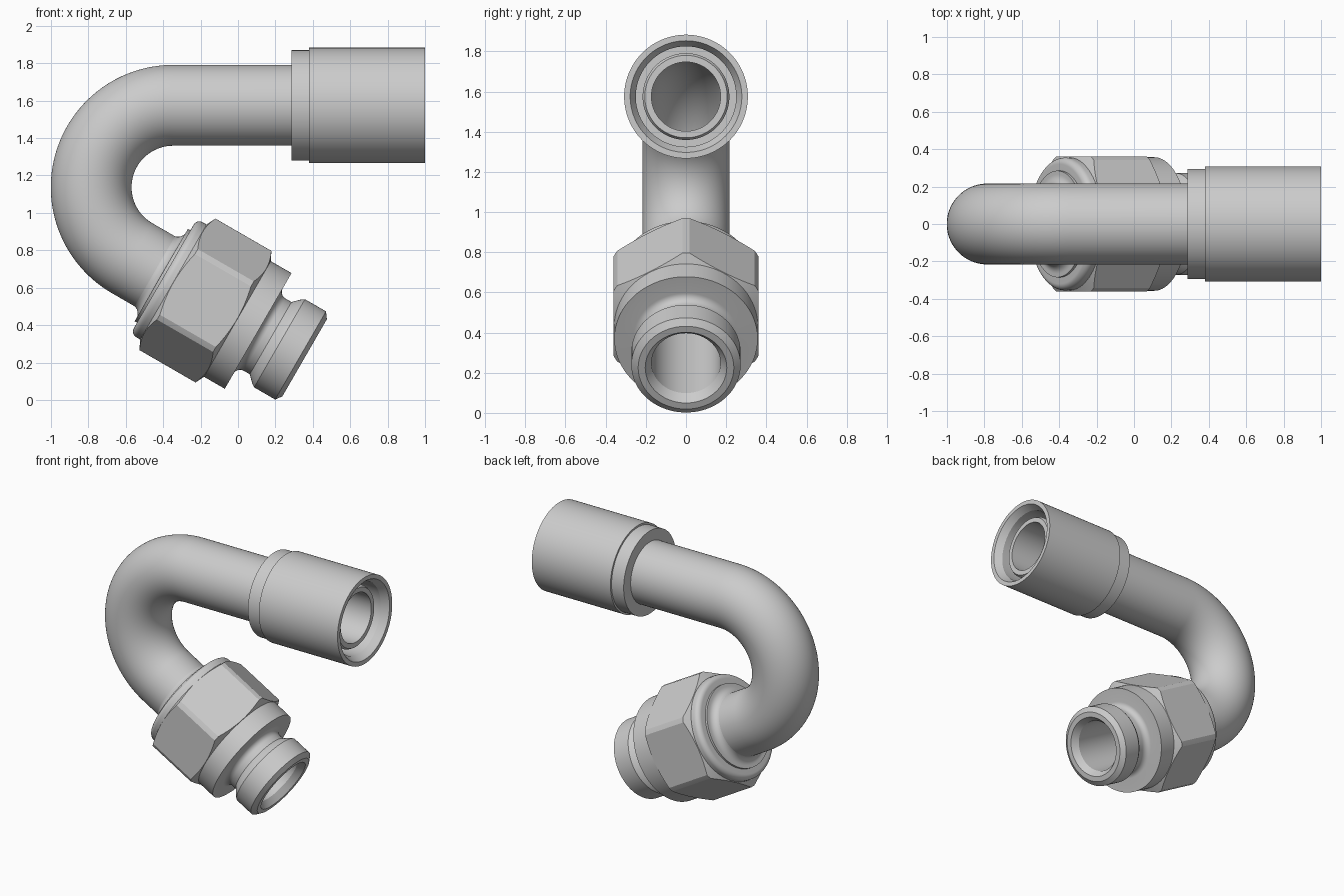
import bpy, bmesh
from math import sin, cos, radians, pi
from mathutils import Vector

if "Cube" in bpy.data.objects:
    bpy.data.objects.remove(bpy.data.objects["Cube"])

SEG = 144
R, CX, CZ = 0.438, -0.347, 1.137      # bend radius and centre
SWEEP = radians(150)
L = R * SWEEP


def frame(t):
    """Centre line point and normal; t = 0 at the lower end of the bend."""
    phi = min(max(SWEEP + t / R, 0), SWEEP)
    extra = t if t > 0 else min(t + L, 0)
    d = Vector((-cos(phi), 0, -sin(phi)))
    n = Vector((sin(phi), 0, -cos(phi)))
    return Vector((CX, 0, CZ)) - n * R + d * extra, n


def top(x):
    """Station on the upper straight run at the given x."""
    return -L - (x - CX)


def arc(ct, cr, rad, a0, a1, n=8):
    return [(ct + rad * cos(radians(a0 + (a1 - a0) * i / n)),
             cr + rad * sin(radians(a0 + (a1 - a0) * i / n))) for i in range(n + 1)]


def revolve(name, profile):
    """Spin a closed (station, radius) profile about the bent centre line."""
    bm = bmesh.new()
    cols = []
    for k in range(SEG):
        a = 2 * pi * k / SEG
        pts = profile(360 * k / SEG) if callable(profile) else profile
        col = []
        for t, r in pts:
            p, n = frame(t)
            col.append(bm.verts.new(p + (n * cos(a) + Vector((0, 1, 0)) * sin(a)) * r))
        cols.append(col)
    for k in range(SEG):
        a, b = cols[k], cols[(k + 1) % SEG]
        for i in range(len(a)):
            j = (i + 1) % len(a)
            bm.faces.new((a[i], a[j], b[j], b[i]))
    bmesh.ops.recalc_face_normals(bm, faces=bm.faces)
    me = bpy.data.meshes.new(name)
    bm.to_mesh(me)
    bm.free()
    ob = bpy.data.objects.new(name, me)
    bpy.context.collection.objects.link(ob)
    bpy.ops.object.select_all(action='DESELECT')
    ob.select_set(True)
    bpy.context.view_layer.objects.active = ob
    bpy.ops.object.shade_smooth_by_angle(angle=radians(20))


# Hollow bent tube, with its chamfered tip inside the ferrule
path = [-L + L * i / 48 for i in range(49)]
revolve("bent_tube", [(top(0.93), 0.205), (top(0.91), 0.216)]
        + [(t, 0.216) for t in path] + [(0.2, 0.216), (0.2, 0.172)]
        + [(t, 0.172) for t in reversed(path)] + [(top(0.93), 0.172)])

# Crimp ferrule on the upper end
revolve("ferrule", [(top(x), r) for x, r in (
    (0.285, 0.205), (0.285, 0.295), (0.38, 0.295), (0.38, 0.308), (1.0, 0.308),
    (1.0, 0.278), (0.95, 0.25), (0.8, 0.25), (0.8, 0.205))])

# Flared sleeve and rounded ring behind the nut
revolve("flared_sleeve", [(0.3, 0.205), (0.13, 0.205)] + arc(0.13, 0.265, 0.05, -90, 0)
        + [(0.18, 0.285), (0.3, 0.285)])
revolve("retaining_ring", [(0.195, 0.27)] + arc(0.23, 0.32, 0.035, 180, 90)
        + [(0.265, 0.355), (0.265, 0.27)])


# Hexagonal nut with chamfered ends and slightly trimmed corners
def nut_profile(deg):
    h = min(0.36 / cos(radians(deg % 60 - 30)), 0.406)
    c = (h - 0.357) / 2
    return [(0.255, 0.25), (0.255, 0.357), (0.255 + c, h), (0.65 - c, h),
            (0.65, 0.357), (0.65, 0.25)]


revolve("hex_nut", nut_profile)

# Body with shoulder, undercut neck and plain threaded end
revolve("threaded_end", [(0.2, 0.172), (0.2, 0.26), (0.6, 0.26), (0.6, 0.357),
                         (0.778, 0.357)] + arc(0.818, 0.263, 0.04, 180, 270)
        + [(0.855, 0.223), (0.89, 0.258), (0.91, 0.272), (1.04, 0.272),
           (1.065, 0.238), (1.065, 0.203), (1.02, 0.172)])
